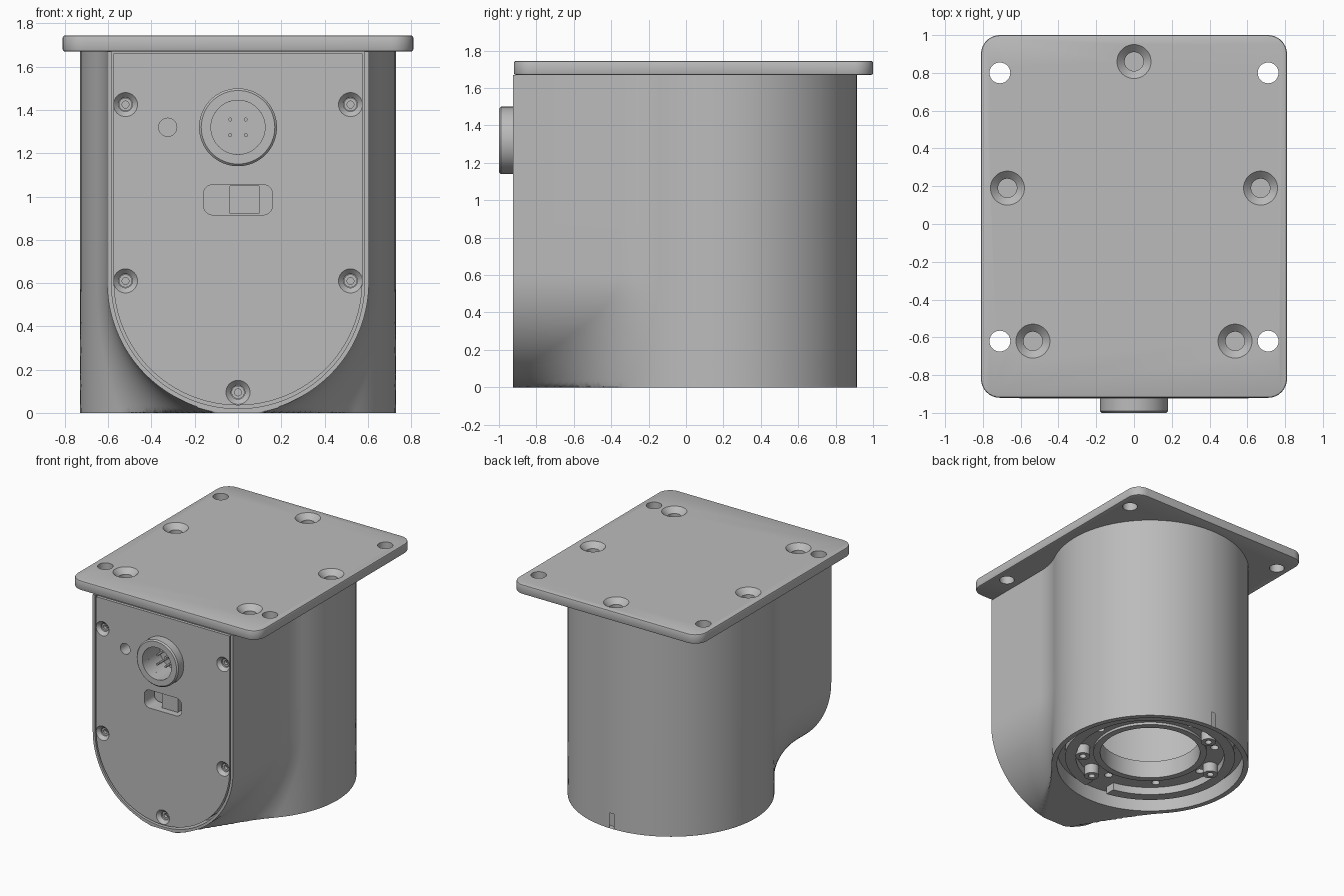
import bpy, bmesh
from math import sin, cos, pi, radians, sqrt, asin, acos, atan2
from mathutils import Vector, Matrix

if "Cube" in bpy.data.objects:
    bpy.data.objects.remove(bpy.data.objects["Cube"])

grey = bpy.data.materials.new("machined grey")
grey.use_nodes = True
grey.diffuse_color = (0.5, 0.5, 0.5, 1)
grey.node_tree.nodes["Principled BSDF"].inputs["Base Color"].default_value = (0.5, 0.5, 0.5, 1)

TOP = 1.67         # underside of the lid
FRONT = -0.925     # front face
CY = 0.185         # axis of the main cylinder
R = 0.73           # main cylinder radius
W = 0.605          # front housing half width and arc radius
BLEND = 0.5        # radius of the blend between both


def finish(name, bm, angle=30, recalc=True):
    bmesh.ops.remove_doubles(bm, verts=bm.verts, dist=0.0003)
    if recalc:
        bmesh.ops.recalc_face_normals(bm, faces=bm.faces)
    mesh = bpy.data.meshes.new(name)
    bm.to_mesh(mesh)
    bm.free()
    mesh.materials.append(grey)
    ob = bpy.data.objects.new(name, mesh)
    bpy.context.collection.objects.link(ob)
    smooth(ob, angle)
    return ob


def smooth(ob, angle=30):
    bpy.ops.object.select_all(action='DESELECT')
    ob.select_set(True)
    bpy.context.view_layer.objects.active = ob
    bpy.ops.object.shade_smooth_by_angle(angle=radians(angle))


def add_lathe(bm, profile, loc, forward=False, closed=False, steps=48):
    """Revolve (radius, height) points; forward turns the axis to the front."""
    rot = Matrix.Rotation(pi / 2 if forward else 0, 4, 'X')
    mat = Matrix.Translation(loc) @ rot
    rings = [[bm.verts.new(mat @ Vector((r * cos(2 * pi * i / steps), r * sin(2 * pi * i / steps), h)))
              for i in range(steps)] for r, h in profile]
    pairs = list(zip(rings, rings[1:])) + ([(rings[-1], rings[0])] if closed else [])
    for a, b in pairs:
        for i in range(steps):
            j = (i + 1) % steps
            bm.faces.new((a[i], a[j], b[j], b[i]))


def lathe(name, profile, locs, **kw):
    bm = bmesh.new()
    for loc in locs:
        add_lathe(bm, profile, loc, **kw)
    return finish(name, bm)


def prism(name, outline, y0, y1):
    """Extrude an (x, z) outline along y."""
    bm = bmesh.new()
    face = bm.faces.new([bm.verts.new((x, y0, z)) for x, z in outline])
    new = bmesh.ops.extrude_face_region(bm, geom=[face])["geom"]
    bmesh.ops.translate(bm, vec=(0, y1 - y0, 0), verts=[v for v in new if isinstance(v, bmesh.types.BMVert)])
    return finish(name, bm)


def rounded_box(name, centre, size, axis, radius, edge=0):
    """Box with rounded edges along one axis and softened rims."""
    bm = bmesh.new()
    bmesh.ops.create_cube(bm, size=1, matrix=Matrix.Translation(centre) @ Matrix.Diagonal((*size, 1)))
    along = [e for e in bm.edges if abs((e.verts[0].co - e.verts[1].co)[axis]) > 1e-4]
    bmesh.ops.bevel(bm, geom=along, offset=radius, segments=8, profile=0.5, affect='EDGES')
    if edge:
        rims = [e for e in bm.edges if e.calc_face_angle(0) > 1.2]
        bmesh.ops.bevel(bm, geom=rims, offset=edge, segments=2, profile=0.5, affect='EDGES')
    return finish(name, bm)


def cut(ob, cutter):
    mod = ob.modifiers.new("cut", 'BOOLEAN')
    mod.operation, mod.solver, mod.object = 'DIFFERENCE', 'EXACT', cutter
    bpy.context.view_layer.objects.active = ob
    bpy.ops.object.modifier_apply(modifier=mod.name)
    bpy.data.objects.remove(cutter)
    smooth(ob)


def span(a, b, n):
    return [a + (b - a) * i / n for i in range(n)]


# Body: a vertical cylinder blended into a round-bottomed front housing
SLOT_H, SLOT_W = 0.12, 0.018
slot_turn = asin((W - SLOT_H) / (W + BLEND))
floor_turn = asin(W / (W + BLEND))
stations = [(z, 0) for z in span(TOP, W, 4)]
stations += [(W, t) for t in span(0, slot_turn, 8) + span(slot_turn, floor_turn, 4)
             + span(floor_turn, pi / 2, 44) + [pi / 2]]


def body_row(axis_z, turn):
    out = Vector((cos(turn), 0, -sin(turn)))
    x = (W + BLEND) * out.x
    y = CY - sqrt((R + BLEND) ** 2 - x * x)
    ball = Vector((x, y, axis_z + (W + BLEND) * out.z))
    side = Vector((0, CY, ball.z)) - ball
    rim = Vector((0, 0, axis_z)) + out * (W - 0.02)
    edge = Vector((0, 0, axis_z)) + out * W
    row = [Vector((0, -0.78, rim.z)), Vector((rim.x, -0.78, rim.z)), Vector((rim.x, FRONT, rim.z)),
           Vector((edge.x, FRONT, edge.z))]
    start, end = -out, side.normalized()
    row += [ball + start.slerp(end, i / 22) * BLEND for i in range(23)]
    a0, a1 = atan2(y - CY, x), acos(SLOT_W / R)
    for a in span(a0, a1, 30)[1:] + [a1, pi / 2]:
        row.append(Vector((R * cos(a), CY + R * sin(a), ball.z)))
    return [Vector((max(p.x, 0), max(p.y, FRONT), max(p.z, 0))) for p in row]


bm = bmesh.new()
grid = [[bm.verts.new(p) for p in body_row(*s)] for s in stations]
for a, b in zip(grid, grid[1:]):
    for i in range(len(a) - 1):
        bm.faces.new((a[i], a[i + 1], b[i + 1], b[i]))
bm.faces.new([bm.verts.new((0, FRONT, TOP))] + [bm.verts.new(v.co) for v in grid[0][2:]])
bmesh.ops.remove_doubles(bm, verts=bm.verts, dist=0.0003)
bmesh.ops.dissolve_degenerate(bm, edges=bm.edges, dist=0.0003)
# Alignment slot at the bottom of the back
slot = [f for f in bm.faces if f.calc_center_median().y > 0.8
        and f.calc_center_median().x < SLOT_W and f.calc_center_median().z < SLOT_H]
bmesh.ops.delete(bm, geom=slot, context='FACES')
mirrored = bmesh.ops.duplicate(bm, geom=bm.verts[:] + bm.edges[:] + bm.faces[:])["geom"]
for v in mirrored:
    if isinstance(v, bmesh.types.BMVert):
        v.co.x *= -1
finish("body", bm, 35)

# Cavity wall seen from below
lathe("inner_wall", [(R, 0), (0.69, 0), (0.69, 1.6), (0, 1.6)], [(0, CY, 0)], steps=96)

# Lid with four mounting holes and five countersunk screw holes
lid = rounded_box("lid", (0, 0.04, 1.7075), (1.62, 1.92, 0.075), 2, 0.1, 0.01)
holes = [(s * 0.71, y, 1.745) for s in (-1, 1) for y in (0.8, -0.62)]
screws = [(0, 0.86, 1.745)] + [(s * x, y, 1.745) for s in (-1, 1) for x, y in ((0.67, 0.19), (0.535, -0.62))]
cut(lid, lathe("hole_cutter", [(0, 0.1), (0.055, 0.1), (0.055, -0.2), (0, -0.2)], holes))
sink = [(0, 0.02), (0.11, 0.02), (0.05, -0.04), (0.05, -0.2), (0, -0.2)]
cut(lid, lathe("screw_cutter", sink, screws))

# Front cover with connector opening, indicator hole, window and screws
arc = [(0.575 * cos(a), 0.61 - 0.575 * sin(a)) for a in span(0, pi, 48) + [pi]]
cover = prism("front_cover", [(0.575, 1.66)] + arc + [(-0.575, 1.66)], FRONT, -0.8)
small_sink = [(0, 0.01), (0.065, 0.01), (0.032, -0.025), (0.032, -0.08), (0, -0.08)]
spots = [(0, FRONT, 0.095)] + [(s * 0.52, FRONT, z) for s in (-1, 1) for z in (1.425, 0.61)]
cut(cover, lathe("cover_screw_cutter", small_sink, spots, forward=True, steps=32))
for radius, x in ((0.125, 0), (0.042, -0.325)):
    tool = [(0, 0.1), (radius, 0.1), (radius, -0.2), (0, -0.2)]
    cut(cover, lathe("opening_cutter", tool, [(x, FRONT, 1.32)], forward=True))
cut(cover, rounded_box("window_cutter", (0, FRONT, 0.985), (0.32, 0.4, 0.14), 1, 0.045))
rounded_box("window_switch", (0.03, -0.83, 0.985), (0.14, 0.1, 0.13), 1, 0.005)

# Screw heads sunk into the cover
lathe("cover_screws", [(0.016, -0.06), (0.016, -0.035), (0.03, -0.035), (0.03, -0.08)], spots, forward=True, steps=24)

# Round connector and its pins
lathe("connector", [(0.125, -0.14), (0.125, 0.075), (0.17, 0.075), (0.18, 0.065), (0.18, -0.01)],
      [(0, FRONT, 1.32)], forward=True, steps=64)
pins = [(s * 0.036, FRONT, 1.32 + t * 0.036) for s in (-1, 1) for t in (-1, 1)]
lathe("connector_pins", [(0.009, -0.145), (0.009, 0.02), (0, 0.02)], pins, forward=True, steps=12)


# Mounting ring inside the bottom opening
def around(radius, degrees, z):
    return [(radius * cos(radians(d)), CY + radius * sin(radians(d)), z) for d in degrees]


def ring(name, inner, outer, z0, z1):
    return lathe(name, [(inner, z0), (outer, z0), (outer, z1), (inner, z1)], [(0, CY, 0)], closed=True, steps=72)


mount = ring("mount_ring", 0.4, 0.689, 0.12, 0.2)
cut(mount, lathe("mount_cutter", [(0, -0.1), (0.03, -0.1), (0.03, 0.2), (0, 0.2)],
                 around(0.48, range(0, 360, 45), 0.1), steps=20))
ring("bore_collar", 0.37, 0.42, 0.1, 0.24)
flange = ring("flange", 0.55, 0.63, 0.06, 0.125)
cut(flange, rounded_box("notch_cutter", (0, CY - 0.6, 0.08), (0.2, 0.3, 0.3), 2, 0.03))
lathe("bosses", [(0.025, 0.11), (0.025, 0.045), (0.055, 0.045), (0.055, 0.13)],
      around(0.5, (-35, -70, 110, 167), 0), steps=24)
